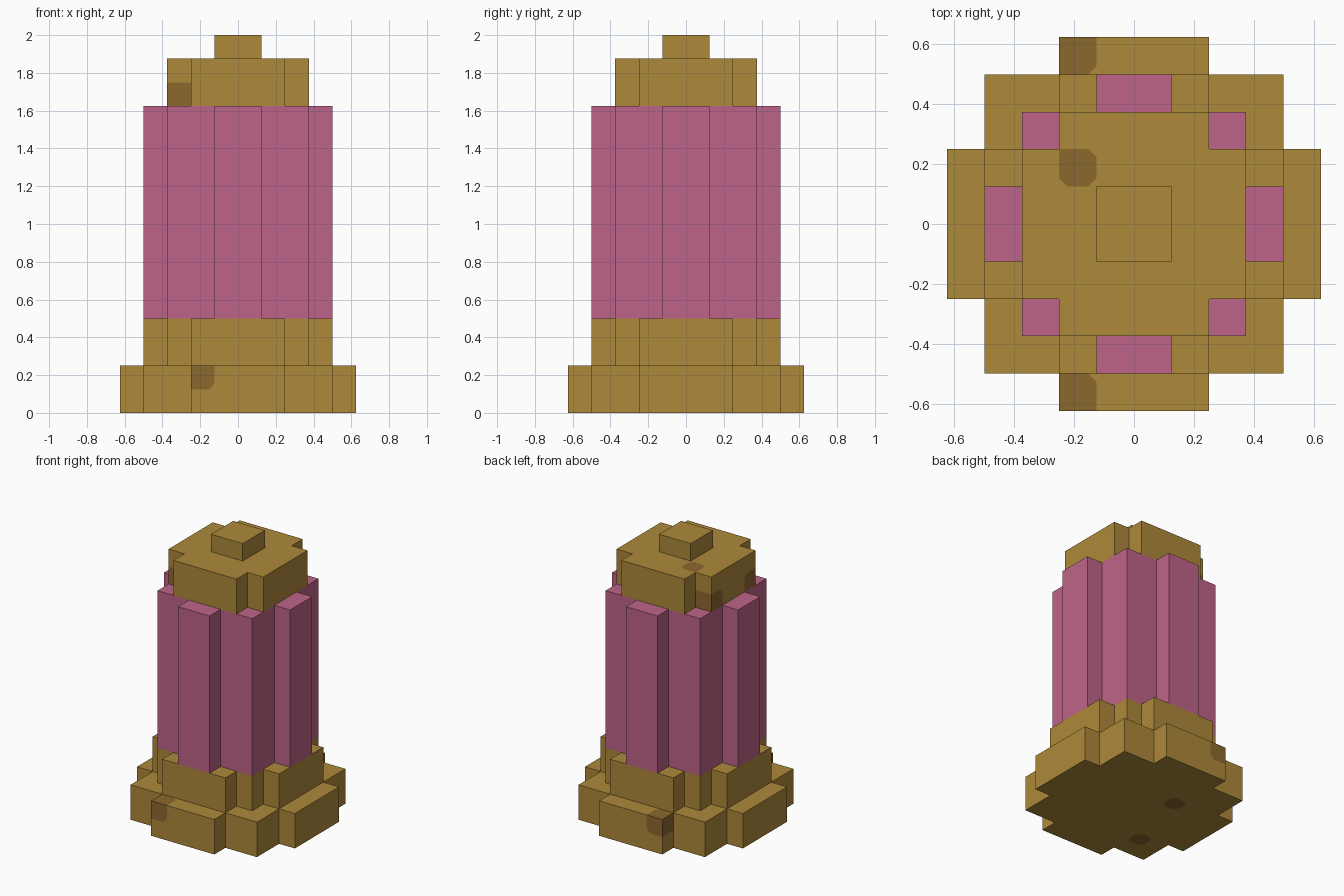
import bpy
import bmesh
from mathutils import Vector

cube = bpy.data.objects.get("Cube")
if cube:
    bpy.data.objects.remove(cube, do_unlink=True)

U = 0.125  # block size everything is laid out on


def make_material(name, rgb):
    mat = bpy.data.materials.new(name)
    mat.use_nodes = True
    mat.diffuse_color = (*rgb, 1)
    bsdf = next(n for n in mat.node_tree.nodes if n.type == 'BSDF_PRINCIPLED')
    bsdf.inputs["Base Color"].default_value = (*rgb, 1)
    return mat


gold = make_material("gold", (0.423, 0.25, 0.042))
pink = make_material("pink", (0.515, 0.127, 0.246))
bronze = make_material("dark bronze", (0.262, 0.138, 0.027))


def outline(square, arm, reach):
    """Square with an arm on each side, as one quarter turned four times."""
    quarter = [(reach, -arm), (reach, arm), (square, arm), (square, square), (arm, square)]
    points = []
    for _ in range(4):
        points += [p for p in quarter if p not in points]
        quarter = [(-y, x) for x, y in quarter]
    return points


def mark_blocks(bm, blocks):
    """Cut the skin along each block and give the faces in it the second material."""
    for block in blocks:
        for axis in range(3):
            normal = Vector((0, 0, 0))
            normal[axis] = 1
            for step in (0, 1):
                bmesh.ops.bisect_plane(
                    bm, geom=bm.verts[:] + bm.edges[:] + bm.faces[:], dist=1e-5,
                    plane_co=normal * (block[axis] + step) * U, plane_no=normal)
    for f in bm.faces:
        c = f.calc_center_median() / U
        if any(all(b[i] - 0.01 < c[i] < b[i] + 1.01 for i in range(3)) for b in blocks):
            f.material_index = 1
    # soften the corners of marks lying within a flat face
    corners = []
    for v in bm.verts:
        faces = v.link_faces
        flat = all(f.normal.dot(faces[0].normal) > 0.99 for f in faces)
        if flat and len({f.material_index for f in faces}) == 2:
            corners.append(v)
    if corners:
        made = bmesh.ops.bevel(bm, geom=corners, offset=0.028, segments=1,
                               affect='VERTICES')
        for f in made["faces"]:
            f.material_index = 0


def tier(name, shape, bottom, top, mat, marks=()):
    bm = bmesh.new()
    base = bm.faces.new([bm.verts.new((x * U, y * U, bottom * U)) for x, y in outline(*shape)])
    side = bmesh.ops.extrude_face_region(bm, geom=[base], use_keep_orig=True)
    verts = [g for g in side["geom"] if isinstance(g, bmesh.types.BMVert)]
    bmesh.ops.translate(bm, verts=verts, vec=(0, 0, (top - bottom) * U))
    bmesh.ops.recalc_face_normals(bm, faces=bm.faces[:])
    if marks:
        mark_blocks(bm, marks)
    mesh = bpy.data.meshes.new(name)
    bm.to_mesh(mesh)
    bm.free()
    mesh.materials.append(mat)
    mesh.materials.append(bronze)
    bpy.context.collection.objects.link(bpy.data.objects.new(name, mesh))


# stepped foot, with worn blocks on the front and back arms and underneath
tier("base", (4, 2, 5), 0, 2, gold,
     [(-2, -5, 1), (-2, 4, 1), (-2, 1, 0), (-3, -3, 0)])
tier("base_step", (3, 2, 4), 2, 4, gold)
# fluted body
tier("fluted_column", (3, 1, 4), 4, 13, pink)
# notched cap, with worn blocks on the right side and on top
tier("cap", (2, 2, 3), 13, 15, gold,
     [(-3, -2, 13), (-3, 1, 13), (-2, 1, 14)])
tier("top_knob", (1, 1, 1), 15, 16, gold)
